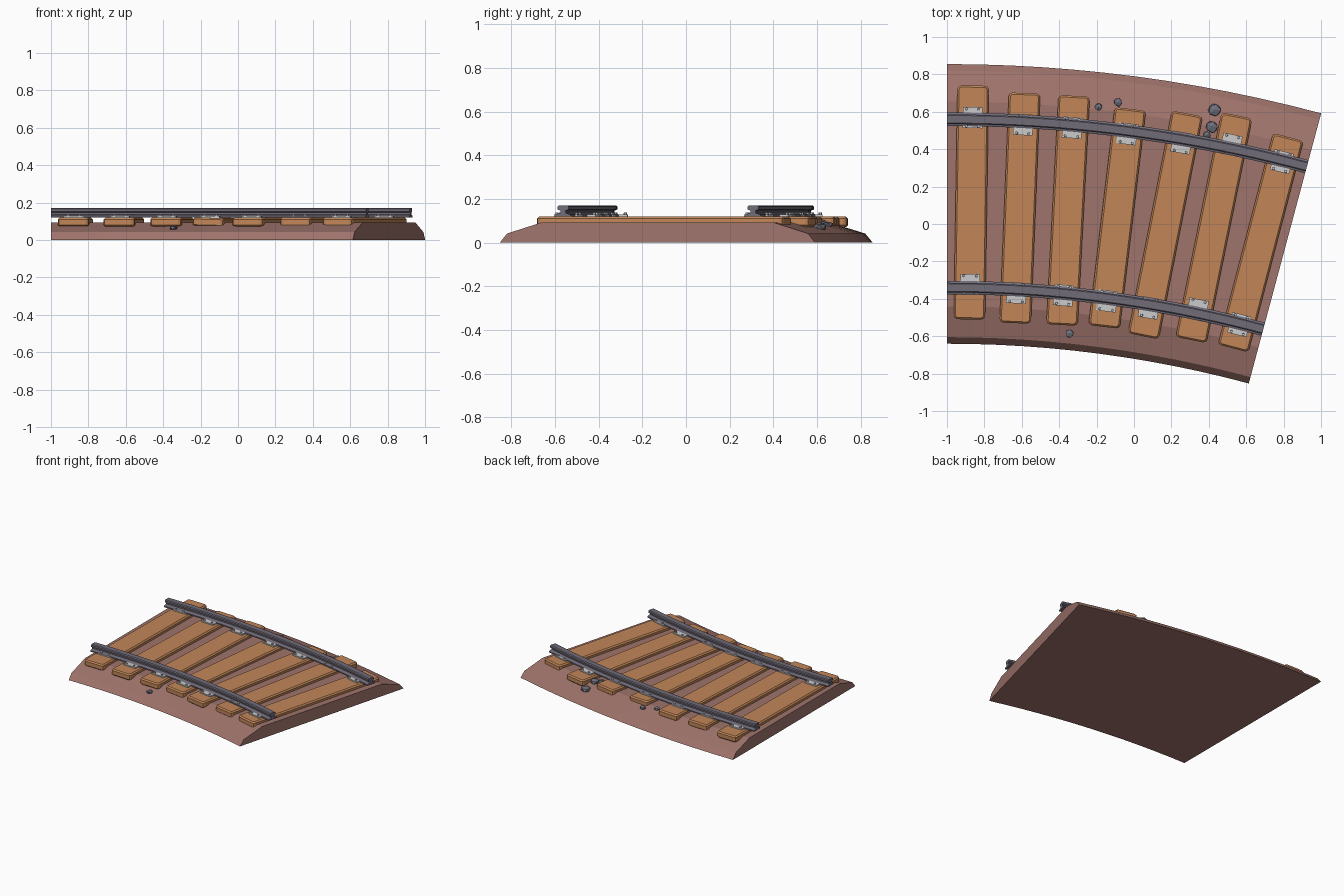
import bpy, bmesh, math, random
from mathutils import Vector, Matrix

if "Cube" in bpy.data.objects:
    bpy.data.objects.remove(bpy.data.objects["Cube"])

random.seed(4)
CX, CY = -1.0, -6.875          # centre of the curve
SWEEP = math.radians(15)


def material(name, rgb):
    m = bpy.data.materials.new(name)
    m.diffuse_color = (*rgb, 1)
    m.use_nodes = True
    m.node_tree.nodes["Principled BSDF"].inputs["Base Color"].default_value = m.diffuse_color
    return m


EARTH = material("earth brown", (0.35, 0.175, 0.15))
WOOD = material("sleeper wood", (0.54, 0.24, 0.098))
STEEL = material("rail steel", (0.165, 0.15, 0.19))
PLATE = material("pale metal", (0.60, 0.60, 0.60))
STONE = material("grey stone", (0.16, 0.165, 0.205))


def finish(name, bm, mat, smooth=None):
    bmesh.ops.recalc_face_normals(bm, faces=bm.faces)
    me = bpy.data.meshes.new(name)
    bm.to_mesh(me)
    bm.free()
    me.materials.append(mat)
    ob = bpy.data.objects.new(name, me)
    bpy.context.collection.objects.link(ob)
    if smooth:
        bpy.context.view_layer.objects.active = ob
        ob.select_set(True)
        bpy.ops.object.shade_smooth_by_angle(angle=math.radians(smooth))
        ob.select_set(False)
    return ob


def on_arc(r, a, z=0.0):
    return Vector((CX + r * math.sin(a), CY + r * math.cos(a), z))


def sweep(name, profile, mat, steps, smooth=None):
    """Carry a closed (radius, height) profile along the curve."""
    bm = bmesh.new()
    rings = [[bm.verts.new(on_arc(r, SWEEP * i / steps, z)) for r, z in profile]
             for i in range(steps + 1)]
    n = len(profile)
    for a, b in zip(rings, rings[1:]):
        for j in range(n):
            k = (j + 1) % n
            bm.faces.new((a[j], a[k], b[k], b[j]))
    bm.faces.new(rings[0])
    bm.faces.new(rings[-1])
    return finish(name, bm, mat, smooth)


# Track bed with shouldered edges
R_IN, R_OUT = 6.235, 7.73
sweep("track_bed", [(R_IN, 0), (R_IN + 0.035, 0.042), (R_IN + 0.2, 0.093),
                    (R_OUT - 0.2, 0.093), (R_OUT - 0.035, 0.042), (R_OUT, 0)],
      EARTH, 12)

# Rails: foot, web and head, mirrored about the rail centre line
RAILS = {"inner": 6.535, "outer": 7.435}
half = [(0.036, 0.119), (0.036, 0.128), (0.012, 0.136), (0.012, 0.146),
        (0.026, 0.152), (0.026, 0.165), (0.020, 0.171)]
section = half + [(-x, z) for x, z in reversed(half)]
for side, r in RAILS.items():
    sweep(side + "_rail", [(r + x, z) for x, z in section], STEEL, 20, 25)

# Sleepers: outer end, inner end, roll, and plate shift on the outer and inner rail
SLEEPERS = [
    ((-0.86, 0.74), (-0.88, -0.51), 0, 0.01, 0.018),
    ((-0.585, 0.70), (-0.635, -0.53), 0, -0.018, -0.018),
    ((-0.32, 0.685), (-0.385, -0.54), 0, -0.015, -0.012),
    ((-0.02, 0.615), (-0.16, -0.55), 1.5, -0.015, -0.015),
    ((0.285, 0.59), (0.05, -0.60), 0, -0.018, -0.018),
    ((0.55, 0.58), (0.305, -0.62), 0, 0.02, 0.02),
    ((0.825, 0.465), (0.53, -0.665), 0, -0.008, -0.008),
]


def add_box(bm, size, matrix):
    return bmesh.ops.create_cube(bm, size=1, matrix=matrix @ Matrix.Diagonal((*size, 1)))


def crossing(p, q, r):
    """Angle along the curve where line p-q meets radius r."""
    lo, hi = 0.0, 1.0
    for _ in range(30):
        mid = (lo + hi) / 2
        pt = q.lerp(p, mid) - Vector((CX, CY))
        lo, hi = (mid, hi) if pt.length < r else (lo, mid)
    return math.atan2(pt.x, pt.y)


for i, (outer, inner, roll, s_out, s_in) in enumerate(SLEEPERS, 1):
    p, q = Vector(outer), Vector(inner)
    d, mid = p - q, (p + q) / 2
    turn = math.atan2(-d.x, d.y)
    bm = bmesh.new()
    place = (Matrix.Translation((mid.x, mid.y, 0.095)) @ Matrix.Rotation(turn, 4, 'Z')
             @ Matrix.Rotation(math.radians(roll), 4, 'Y'))
    add_box(bm, (0.168, d.length, 0.048), Matrix.Identity(4))
    # round the plan corners first, then soften all the rims
    uprights = [e for e in bm.edges if abs(e.verts[0].co.z - e.verts[1].co.z) > 0.01]
    bmesh.ops.bevel(bm, geom=uprights, offset=0.02, segments=2, profile=0.5, affect='EDGES')
    rims = [e for e in bm.edges
            if abs(e.verts[0].co.z - e.verts[1].co.z) < 0.001]
    bmesh.ops.bevel(bm, geom=rims, offset=0.009, segments=1, affect='EDGES')
    bm.transform(place)
    finish(f"sleeper_{i}", bm, WOOD)

    # Fixing plates with bolts either side of each rail
    for side, shift in (("outer", s_out), ("inner", s_in)):
        r = RAILS[side]
        a = crossing(p, q, r)
        base = Matrix.Translation(on_arc(r + shift, a, 0.121)) @ Matrix.Rotation(-a, 4, 'Z')
        bm = bmesh.new()
        add_box(bm, (0.105, 0.112, 0.014), base)
        for bx in (-0.033, 0.033):
            for by in (-0.046, 0.046):
                bmesh.ops.create_cone(bm, cap_ends=True, segments=6, radius1=0.008,
                                      radius2=0.007, depth=0.012,
                                      matrix=base @ Matrix.Translation((bx, by, 0.011)))
        finish(f"{side}_rail_plate_{i}", bm, PLATE)


# Loose stones resting on the bed
def bed_height(x, y):
    r = math.hypot(x - CX, y - CY)
    edge = min(r - R_IN, R_OUT - r)
    return 0.042 + 0.051 * min(max((edge - 0.035) / 0.165, 0), 1)


STONES = [(-0.345, -0.585, 0.025), (-0.19, 0.625, 0.022), (-0.085, 0.65, 0.025),
          (0.43, 0.61, 0.038), (0.415, 0.52, 0.036), (0.39, 0.475, 0.022)]
for i, (x, y, s) in enumerate(STONES, 1):
    bm = bmesh.new()
    bmesh.ops.create_icosphere(bm, subdivisions=1, radius=s)
    for v in bm.verts:
        v.co *= random.uniform(0.85, 1.1)
        v.co.z *= 0.6
    bm.transform(Matrix.Translation((x, y, bed_height(x, y) + 0.2 * s)))
    finish(f"stone_{i}", bm, STONE)
